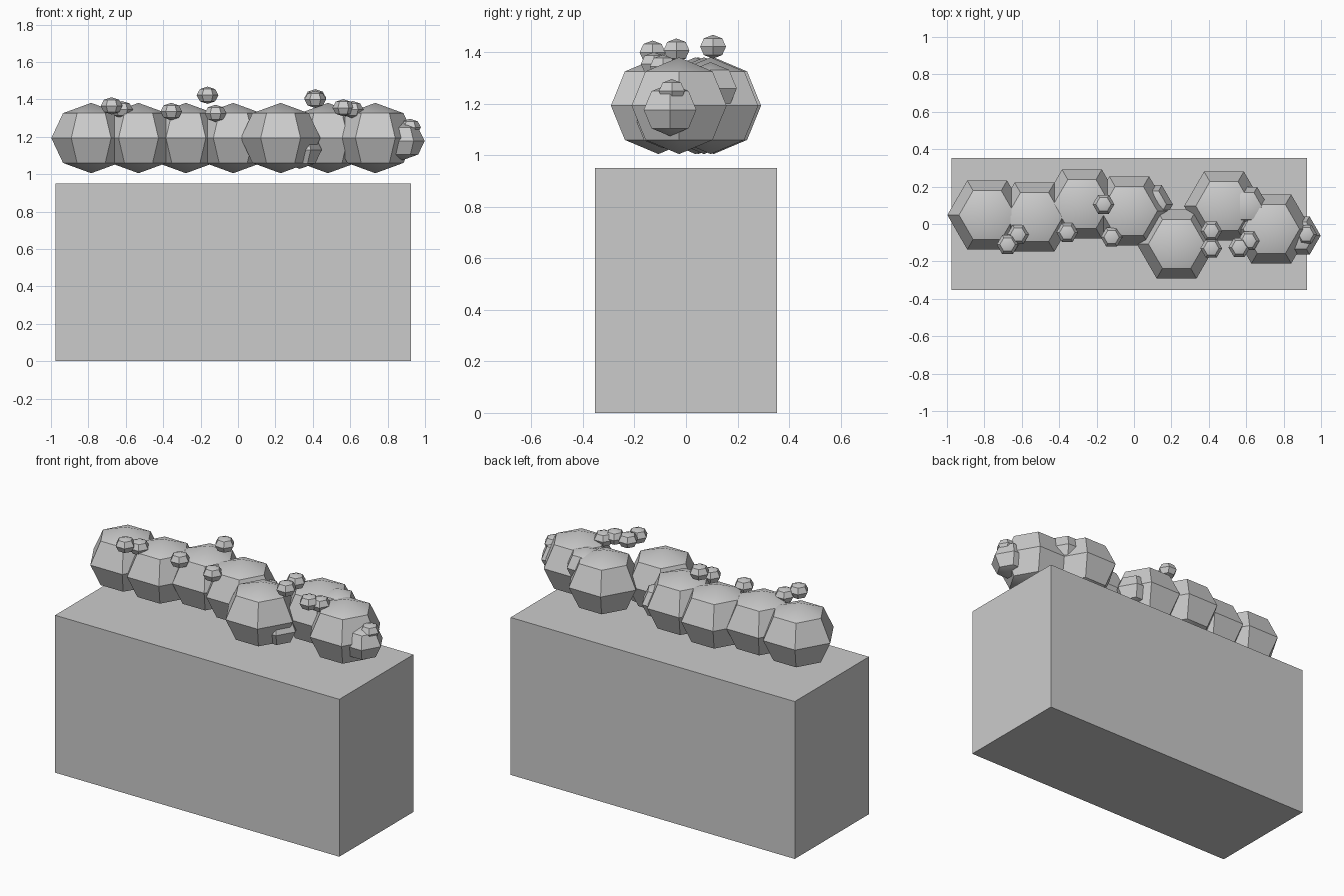
import bpy, bmesh, math

if "Cube" in bpy.data.objects:
    bpy.data.objects.remove(bpy.data.objects["Cube"])

# one plain stone grey
grey = bpy.data.materials.new("plain_grey")
grey.diffuse_color = (0.6, 0.6, 0.6, 1)
grey.use_nodes = True
grey.node_tree.nodes["Principled BSDF"].inputs["Base Color"].default_value = grey.diffuse_color


def finish(name, bm):
    bmesh.ops.recalc_face_normals(bm, faces=bm.faces)
    me = bpy.data.meshes.new(name)
    bm.to_mesh(me)
    bm.free()
    me.materials.append(grey)
    ob = bpy.data.objects.new(name, me)
    bpy.context.collection.objects.link(ob)
    return ob


def clump(name, centre, r, rz):
    """Six-sided, four-ring ball with points along x; soft caps, crisp sides."""
    cx, cy, cz = centre
    bm = bmesh.new()
    rings = []
    for lat in (-45, 0, 45):
        c, s = math.cos(math.radians(lat)), math.sin(math.radians(lat))
        rings.append([bm.verts.new((cx + r * c * math.cos(k * math.pi / 3),
                                    cy + r * c * math.sin(k * math.pi / 3),
                                    cz + rz * s)) for k in range(6)])
    bottom = bm.verts.new((cx, cy, cz - rz))
    top = bm.verts.new((cx, cy, cz + rz))
    for k in range(6):
        n = (k + 1) % 6
        for a, b in zip(rings, rings[1:]):
            bm.faces.new((a[k], a[n], b[n], b[k]))
        bm.faces.new((rings[-1][k], rings[-1][n], top))
        bm.faces.new((rings[0][n], rings[0][k], bottom))
    ob = finish(name, bm)
    bpy.ops.object.select_all(action='DESELECT')
    ob.select_set(True)
    bpy.context.view_layer.objects.active = ob
    bpy.ops.object.shade_smooth_by_angle(angle=math.radians(30))


# planter box
bm = bmesh.new()
bmesh.ops.create_cube(bm, size=1)
bmesh.ops.scale(bm, vec=(1.9, 0.708, 0.951), verts=bm.verts)
bmesh.ops.translate(bm, vec=(-0.025, 0, 0.4755), verts=bm.verts)
finish("planter_box", bm)

# row of large bushes, evenly spaced along x, wandering in y
for i, y in enumerate((0.048, 0.037, 0.107, 0.07, -0.107, 0.096, -0.027)):
    clump(f"bush_{i + 1}", (-0.785 + 0.2532 * i, y, 1.193), 0.213, 0.188)

# medium leaf clumps tucked between the bushes
for i, c in enumerate(((0.88, -0.062, 1.177), (0.60, 0.095, 1.26),
                       (0.09, 0.105, 1.18), (0.33, -0.09, 1.13))):
    clump(f"leaf_clump_{i + 1}", c, 0.118, 0.102)

# small blossoms on top
blossoms = ((-0.676, -0.11, 1.365), (-0.62, -0.056, 1.345),
            (-0.357, -0.045, 1.335), (-0.163, 0.105, 1.422),
            (-0.12, -0.07, 1.325), (0.413, -0.037, 1.408),
            (0.413, -0.13, 1.40), (0.563, -0.125, 1.355),
            (0.613, -0.09, 1.345), (0.92, -0.055, 1.25))
for i, c in enumerate(blossoms):
    clump(f"blossom_{i + 1}", c, 0.058, 0.046)
